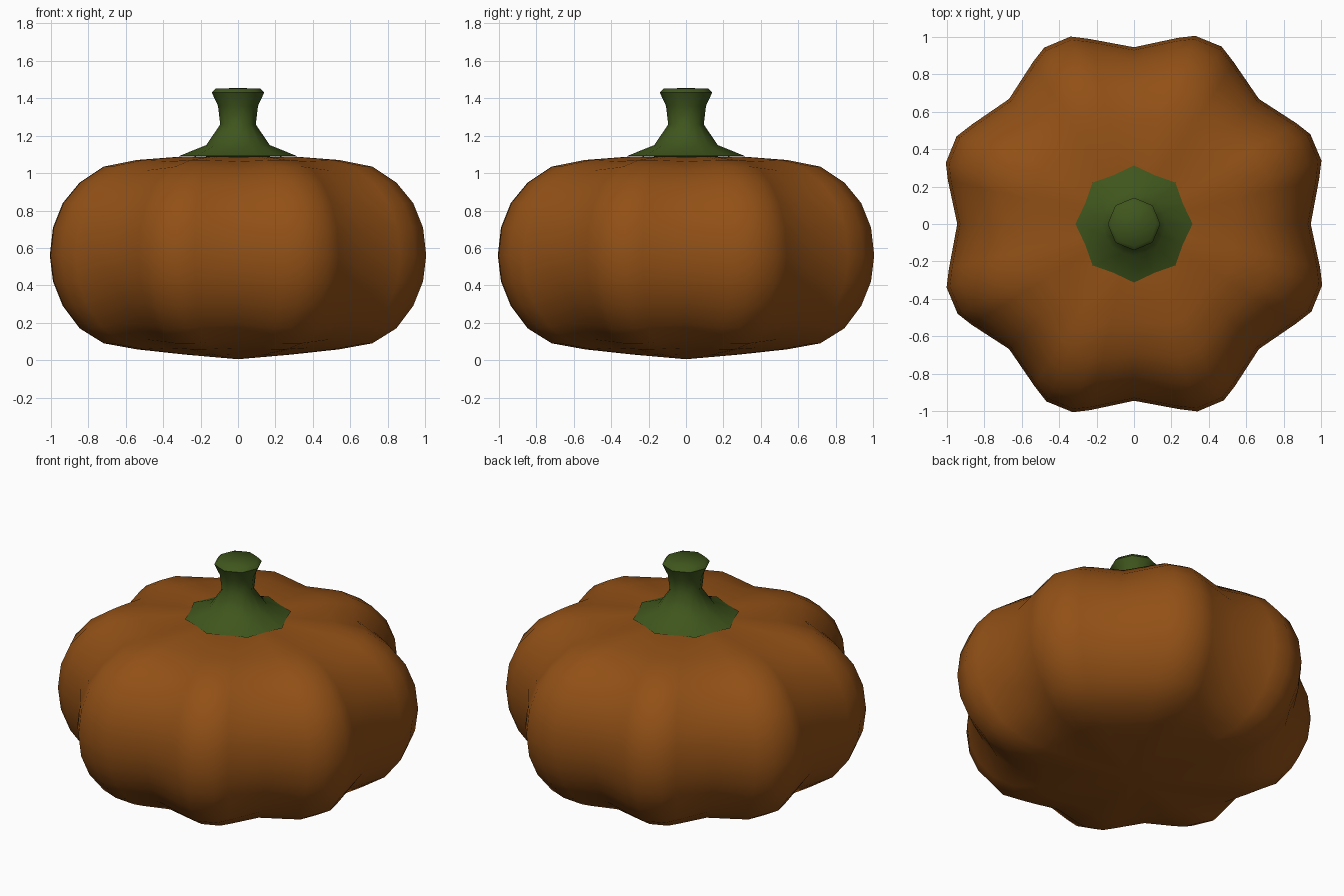
import bpy, bmesh
from math import radians, sin, cos

if "Cube" in bpy.data.objects:
    bpy.data.objects.remove(bpy.data.objects["Cube"])


def loft(name, rings, bottom_z, top_z, color, smooth):
    """Skin a stack of closed rings and close both ends with a fan."""
    bm = bmesh.new()
    rows = [[bm.verts.new(p) for p in ring] for ring in rings]
    n = len(rows[0])
    for a, b in zip(rows, rows[1:]):
        for i in range(n):
            j = (i + 1) % n
            bm.faces.new((a[i], a[j], b[j], b[i]))
    low = bm.verts.new((0, 0, bottom_z))
    high = bm.verts.new((0, 0, top_z))
    for i in range(n):
        j = (i + 1) % n
        bm.faces.new((rows[0][j], rows[0][i], low))
        bm.faces.new((rows[-1][i], rows[-1][j], high))
    mesh = bpy.data.meshes.new(name)
    bm.to_mesh(mesh)
    bm.free()
    obj = bpy.data.objects.new(name, mesh)
    bpy.context.collection.objects.link(obj)
    mat = bpy.data.materials.new(name + "_color")
    mat.diffuse_color = color
    mat.use_nodes = True
    mat.node_tree.nodes["Principled BSDF"].inputs["Base Color"].default_value = mat.diffuse_color
    mesh.materials.append(mat)
    bpy.context.view_layer.objects.active = obj
    obj.select_set(True)
    bpy.ops.object.shade_smooth_by_angle(angle=radians(smooth))
    obj.select_set(False)
    return obj


# Pumpkin body: eight lobes, blended between a lobe and a groove profile
lobe = [(0.30, 0.03), (0.57, 0.058), (0.755, 0.09), (0.89, 0.17), (0.985, 0.29),
        (1.04, 0.42), (1.058, 0.56), (1.04, 0.71), (0.985, 0.84), (0.89, 0.95),
        (0.755, 1.035), (0.57, 1.07), (0.30, 1.09)]
groove = [(0.30, 0.033), (0.53, 0.065), (0.69, 0.11), (0.80, 0.20), (0.88, 0.31),
          (0.93, 0.43), (0.945, 0.56), (0.93, 0.70), (0.88, 0.82), (0.80, 0.925),
          (0.69, 1.015), (0.53, 1.063), (0.30, 1.085)]
section = [(0, 0), (13.5, 0.64), (18.7, 1), (27, 1), (31.8, 0.68)]

body_rings = []
for (rl, zl), (rg, zg) in zip(lobe, groove):
    ring = []
    for k in range(8):
        for deg, f in section:
            a = radians(45 * k + deg)
            r, z = rg + (rl - rg) * f, zg + (zl - zg) * f
            ring.append((r * cos(a), r * sin(a), z))
    body_rings.append(ring)
loft("pumpkin_body", body_rings, 0.005, 1.075, (0.285, 0.08, 0.008, 1), 60)

# Stem: eight-pointed flared foot narrowing to a knobbed tip
stem = [(0.313, 0.283, 1.092), (0.17, 0.165, 1.15), (0.095, 0.09, 1.26),
        (0.107, 0.1, 1.36), (0.14, 0.13, 1.43), (0.12, 0.112, 1.452)]
stem_rings = []
for tip, dip, z in stem:
    ring = []
    for i in range(16):
        a, r = radians(22.5 * i), dip if i % 2 else tip
        ring.append((r * cos(a), r * sin(a), z))
    stem_rings.append(ring)
loft("stem", stem_rings, 1.085, 1.455, (0.05, 0.092, 0.012, 1), 60)
